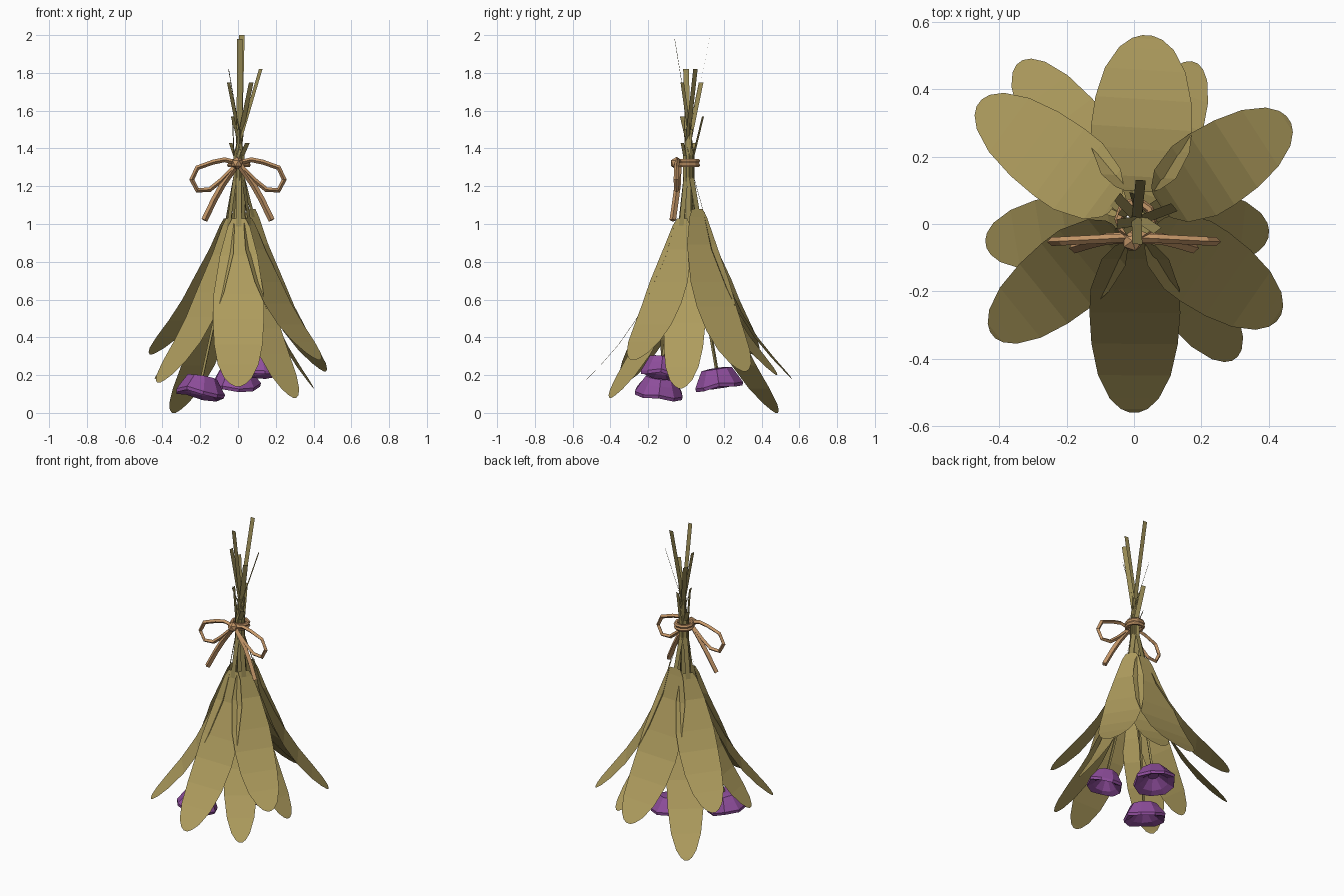
import bpy, bmesh, math
from mathutils import Vector

if "Cube" in bpy.data.objects:
    bpy.data.objects.remove(bpy.data.objects["Cube"])


def material(name, rgb):
    m = bpy.data.materials.new(name)
    m.diffuse_color = (*rgb, 1)
    m.use_nodes = True
    m.node_tree.nodes["Principled BSDF"].inputs["Base Color"].default_value = m.diffuse_color
    return m


LEAF = material("dried leaf", (0.42, 0.33, 0.11))
STEM = material("dry stem", (0.32, 0.26, 0.09))
PURPLE = material("purple petal", (0.27, 0.075, 0.33))
TWINE = material("twine", (0.56, 0.31, 0.14))


def mesh_object(name, verts, faces, mat):
    me = bpy.data.meshes.new(name)
    me.from_pydata([tuple(v) for v in verts], [], faces)
    me.materials.append(mat)
    ob = bpy.data.objects.new(name, me)
    bpy.context.collection.objects.link(ob)
    return ob


def ribbon(name, centres, halves, side, mat):
    """Flat strip along centres, spread sideways by the half widths."""
    verts = []
    for c, w in zip(centres, halves):
        verts += [c - side * w, c + side * w]
    faces = [(2*i, 2*i + 1, 2*i + 3, 2*i + 2) for i in range(len(centres) - 1)]
    return mesh_object(name, verts, faces, mat)


def tube(name, pts, radius, mat, cyclic=False, res=0):
    cu = bpy.data.curves.new(name, 'CURVE')
    cu.dimensions = '3D'
    cu.bevel_depth = radius
    cu.bevel_resolution = res
    cu.use_fill_caps = True
    sp = cu.splines.new('POLY')
    sp.points.add(len(pts) - 1)
    for p, co in zip(sp.points, pts):
        p.co = (*co, 1)
    sp.use_cyclic_u = cyclic
    cu.materials.append(mat)
    ob = bpy.data.objects.new(name, cu)
    bpy.context.collection.objects.link(ob)
    bpy.ops.object.select_all(action='DESELECT')
    bpy.context.view_layer.objects.active = ob
    ob.select_set(True)
    bpy.ops.object.convert(target='MESH')
    for p in ob.data.polygons:
        p.use_smooth = False
    return ob


# Leaves, each with a flat stalk running up through the tie
# profile rows: drop fraction, reach fraction, width fraction
PROFILE = [(0, .06, .26), (.05, .08, .44), (.22, .16, .74), (.45, .33, .98), (.6, .46, 1),
           (.75, .63, .95), (.87, .8, .8), (.95, .925, .54), (.985, .98, .3), (1, 1, .1)]
# name, leaf tip, half width, root height, outward push of the root, stalk top
LEAVES = [
    ("front", (0, -.56, .14), .135, 1.03, .035, (.02, .13, 2.0)),
    ("back", (.04, .56, .18), .15, 1.06, .05, (.01, -.06, 1.98)),
    ("back_right", (.46, .31, .22), .125, 1.08, .05, (-.03, -.02, 1.57)),
    ("back_left_low", (-.34, .48, .0), .115, 1.0, 0, (.07, -.02, 1.75)),
    ("back_left", (-.46, .36, .31), .125, 1.03, .04, (-.04, .04, 1.43)),
    ("back_low", (.18, .48, .2), .10, 1.0, 0, (0, .09, 1.57)),
    ("left", (-.44, -.06, .18), .11, 1.0, .01, (-.03, 0, 1.57)),
    ("front_left", (-.42, -.33, .16), .12, 1.03, .03, (.12, .05, 1.82)),
    ("front_right_low", (.30, -.40, .08), .105, 1.0, 0, (.05, -.02, 1.43)),
    ("front_right", (.43, -.28, .28), .125, 1.03, .03, (-.05, .08, 1.75)),
    ("right", (.40, -.03, .13), .11, 1.0, .01, (-.05, 0, 1.82)),
]
MID = Vector((.005, .015, 0))
for name, tip, half, top, push, stalk in LEAVES:
    tip = Vector(tip)
    flat = Vector((tip.x, tip.y, 0)) - MID
    out = flat.normalized()
    side = Vector((-out.y, out.x, 0))
    pts = [MID + flat * r + out * push * (1 - f) + Vector((0, 0, top + (tip.z - top) * f))
           for f, r, _ in PROFILE]
    ribbon("leaf_" + name, pts, [half * w for *_, w in PROFILE], side, LEAF)
    tie = MID + out * .026
    path = [pts[1], tie + Vector((0, 0, 1.25)), tie + Vector((0, 0, 1.36)), Vector(stalk)]
    ribbon("stalk_" + name, path, [.015] * 4, side, STEM)

# Hanging flowers: flared cups with a wavy rim and hollow inside, on thin stems
FLOWERS = [("front_left", (-.20, -.14, .135), .132), ("back", (-.015, .17, .178), .132),
           ("right", (.12, -.13, .24), .11)]
N = 9
# radius, depth along the hanging axis, rim wave
RINGS = [(.3, -.06, 0), (.62, -.055, 0), (.78, -.02, .003), (1.0, .028, .009),
         (.97, .046, .009), (.68, .03, 0), (.25, -.02, 0)]
for name, c, R in FLOWERS:
    c = Vector(c)
    axis = (c - Vector((0, 0, 1.3))).normalized()
    turn = Vector((0, 0, -1)).rotation_difference(axis)
    verts = []
    for r, d, wave in RINGS:
        for i in range(N):
            a = 2 * math.pi * i / N
            s = math.cos(3 * a)
            rr = R * r * (1 + s * wave * 4)
            verts.append(c + turn @ Vector((rr * math.cos(a), rr * math.sin(a), -d + s * wave)))
    faces = [(k*N + i, k*N + (i+1) % N, (k+1)*N + (i+1) % N, (k+1)*N + i)
             for k in range(len(RINGS) - 1) for i in range(N)]
    faces += [tuple(range(N)), tuple((len(RINGS) - 1) * N + i for i in range(N))]
    ob = mesh_object("flower_" + name, verts, faces, PURPLE)
    bm = bmesh.new()
    bm.from_mesh(ob.data)
    bmesh.ops.recalc_face_normals(bm, faces=bm.faces)
    bm.to_mesh(ob.data)
    bm.free()
    lean = Vector((c.x, c.y, 0)) * .1
    tube("flower_stem_" + name, [c - axis * .05, MID + lean + Vector((0, 0, 1.0)),
                                 MID + Vector((0, 0, 1.32)),
                                 MID - lean + Vector((0, 0, 1.5))], .009, STEM)

# Twine wrapped twice round the bunch
for k, z in enumerate((1.312, 1.334)):
    ring = [(MID.x + .05 * math.cos(i * math.pi / 5), MID.y + .05 * math.sin(i * math.pi / 5), z)
            for i in range(10)]
    tube("twine_wrap_%d" % k, ring, .013, TWINE, cyclic=True, res=1)

# Knot, bow loops and tails
bpy.ops.mesh.primitive_ico_sphere_add(subdivisions=1, radius=.034, location=(-.005, -.05, 1.322))
bpy.context.object.name = "bow_knot"
bpy.context.object.data.materials.append(TWINE)
LOOP = [(.01, 1.325), (.07, 1.34), (.13, 1.328), (.215, 1.298), (.245, 1.235), (.215, 1.178),
        (.15, 1.182), (.09, 1.23), (.01, 1.31)]
TAIL = [(.01, 1.31), (.08, 1.21), (.125, 1.13), (.178, 1.02)]
for s, label in ((1, "right"), (-1, "left")):
    for part, path, r in (("loop", LOOP, .013), ("tail", TAIL, .017)):
        tube("bow_%s_%s" % (part, label),
             [(s * x, -.04 - .05 * x - (.12 * max(0, 1.2 - z) if part == "tail" else 0), z)
              for x, z in path], r, TWINE)
